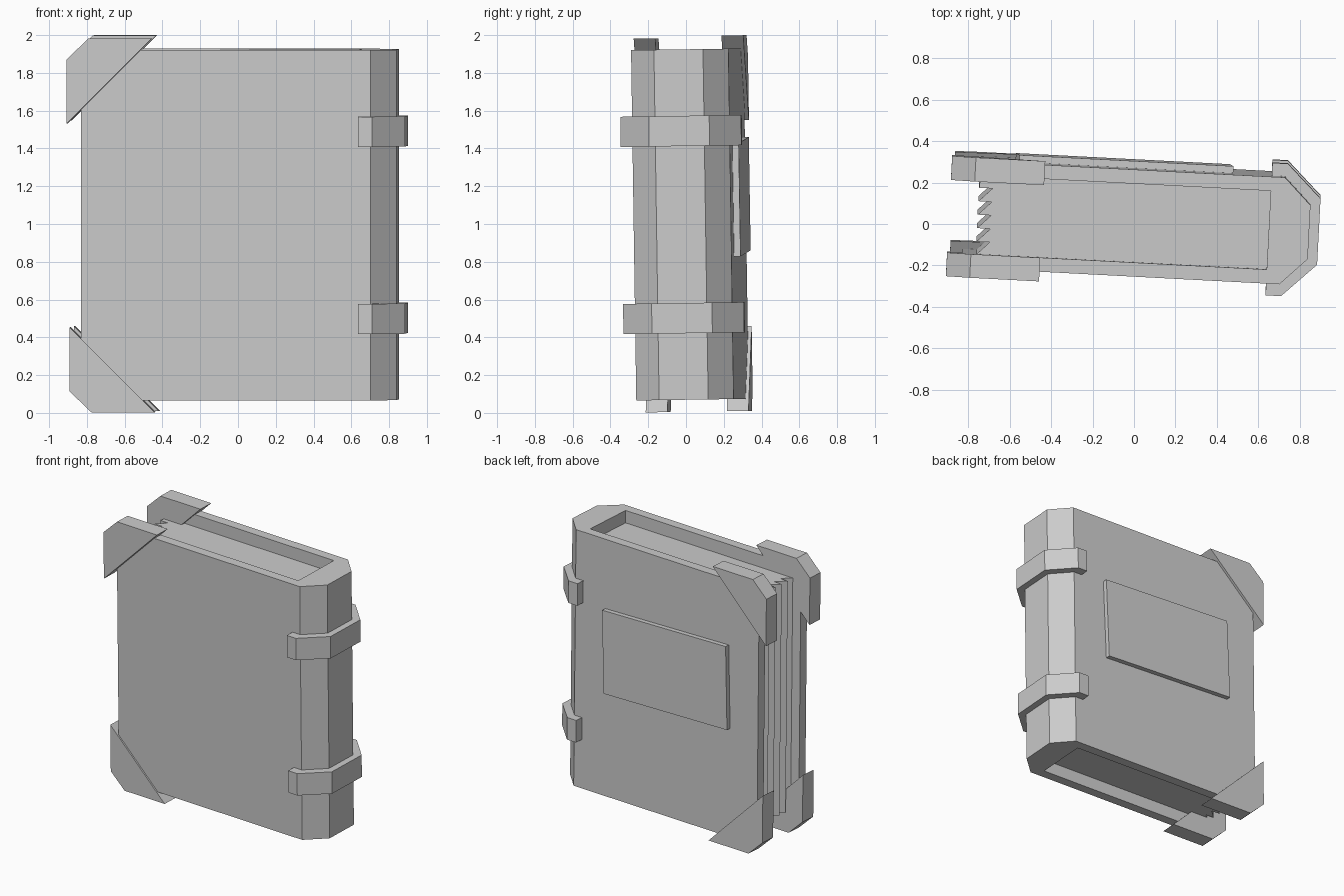
import bpy, bmesh
from math import radians
from mathutils import Matrix

if "Cube" in bpy.data.objects:
    bpy.data.objects.remove(bpy.data.objects["Cube"])

# The whole book is turned about z and leans slightly toward the front
LEAN = (Matrix.Translation((0, 0.018, 1.0)) @ Matrix.Rotation(radians(0.85), 4, 'X')
        @ Matrix.Rotation(radians(-3), 4, 'Z') @ Matrix.Translation((0, 0, -1.0)))


def prism(name, profile, lo, hi, axis='Z', local=Matrix()):
    """Extrude a 2D profile along z (profile = x, y) or along y (profile = x, z)."""
    def point(a, b, h):
        return (a, b, h) if axis == 'Z' else (a, h, b)
    bm = bmesh.new()
    face = bm.faces.new([bm.verts.new(point(a, b, lo)) for a, b in profile])
    ext = bmesh.ops.extrude_face_region(bm, geom=[face])
    moved = [g for g in ext['geom'] if isinstance(g, bmesh.types.BMVert)]
    bmesh.ops.translate(bm, verts=moved, vec=point(0, 0, hi - lo))
    bmesh.ops.recalc_face_normals(bm, faces=bm.faces)
    bm.transform(LEAN @ local)
    mesh = bpy.data.meshes.new(name)
    bm.to_mesh(mesh)
    bm.free()
    obj = bpy.data.objects.new(name, mesh)
    bpy.context.collection.objects.link(obj)
    return obj


def mirrored(half):
    """Complete a profile by mirroring it across y = 0."""
    return half + [(x, -y) for x, y in reversed(half)]


# Cover: two boards joined by a faceted spine
cover = mirrored([(0.651, -0.19), (-0.818, -0.19), (-0.818, -0.258),
                  (0.716, -0.258), (0.846, -0.13)])
prism("cover", cover, 0.07, 1.925)

# Page block with a sawtooth fore edge
teeth, half = 6, 0.195
step = 2 * half / teeth
pages = [(0.66, -half), (0.66, half)]
for i in range(teeth):
    y = half - i * step
    pages += [(-0.755, y), (-0.69, y)] if i else [(-0.75, y)]
pages.append((-0.755, -half))
prism("page_block", pages, 0.16, 1.835)

# Raised bands around the spine
band = mirrored([(0.652, -0.25), (0.652, -0.32), (0.727, -0.32), (0.893, -0.16)])
band += [(0.652, 0.25), (0.712, 0.25), (0.84, 0.125), (0.84, -0.125), (0.712, -0.25)]
band = [p for i, p in enumerate(band) if i != 7]
for name, z in (("lower_band", 0.502), ("upper_band", 1.493)):
    prism(name, band, z - 0.08, z + 0.08)

# Corner guards: (name, left edge, top or bottom z, direction, y range)
for name, x, z, d, lo, hi in (
        ("front_top_corner", -0.893, 1.985, -1, -0.304, -0.19),
        ("back_top_corner", -0.893, 1.995, -1, 0.161, 0.277),
        ("front_bottom_corner", -0.878, 0.006, 1, -0.269, -0.154),
        ("back_bottom_corner", -0.878, 0.006, 1, 0.161, 0.276)):
    shape = [(x, z + 0.45 * d), (x, z + 0.11 * d), (x + 0.115, z), (x + 0.45, z)]
    prism(name, shape, lo, hi, 'Y')

# Blank plate on the back board, very slightly rolled
roll = Matrix.Translation((-0.06, 0, 1.14)) @ Matrix.Rotation(radians(1.7), 4, 'Y')
w, h = 0.517, 0.30
prism("back_plate", [(-w, -h), (w, -h), (w, h), (-w, h)], 0.25, 0.292, 'Y', roll)
